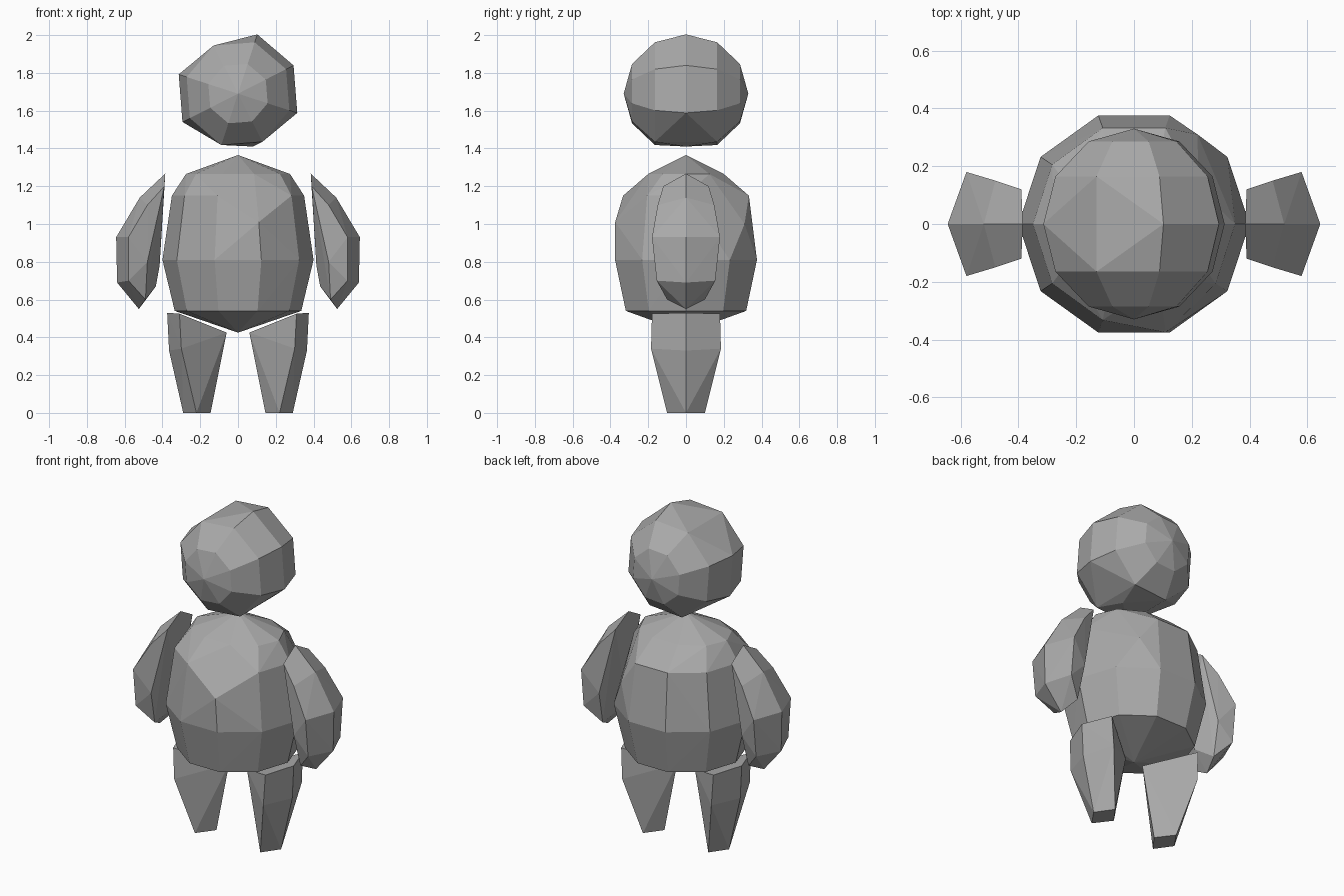
import bpy, bmesh, math

cube = bpy.data.objects.get("Cube")
if cube:
    bpy.data.objects.remove(cube, do_unlink=True)

stone = bpy.data.materials.new("stone_grey")
stone.use_nodes = True
stone.diffuse_color = (0.4, 0.4, 0.4, 1)
stone.node_tree.nodes["Principled BSDF"].inputs["Base Color"].default_value = (0.4, 0.4, 0.4, 1)


def hull(name, points):
    """Flat-shaded faceted solid wrapped around the points."""
    bm = bmesh.new()
    for p in points:
        bm.verts.new(p)
    bmesh.ops.remove_doubles(bm, verts=bm.verts[:], dist=0.0005)
    bmesh.ops.convex_hull(bm, input=bm.verts[:])
    loose = [v for v in bm.verts if not v.link_faces]
    bmesh.ops.delete(bm, geom=loose, context='VERTS')
    bmesh.ops.recalc_face_normals(bm, faces=bm.faces[:])
    mesh = bpy.data.meshes.new(name)
    bm.to_mesh(mesh)
    bm.free()
    mesh.materials.append(stone)
    obj = bpy.data.objects.new(name, mesh)
    bpy.context.collection.objects.link(obj)
    return obj


def both_sides(points, side):
    """Front and back copies of half-profile points, placed on one side in x."""
    return [(side * x, s * y, z) for x, y, z in points for s in (-1, 1)]


# Head: eight-sided ball with its poles at front and back, turned slightly
R, HEAD_Z = 0.33, 1.69
head = [(0, -R, HEAD_Z), (0, R, HEAD_Z), (0.08, 0, 1.41)]
for lat in (-60, -30, 0, 30, 60):
    for k in range(8):
        deg = 27 + 45 * k
        if lat == 0 and deg in (117, 252, 297):
            continue  # flattened crown and underside
        r = R * math.cos(math.radians(lat))
        a = math.radians(deg)
        head.append((r * math.cos(a), R * math.sin(math.radians(lat)),
                     HEAD_Z + r * math.sin(a)))
hull("head", head)

# Body: ten-sided barrel with pointed top and bottom (z, x radius, y radius),
# its shoulder ring chipped at two corners
body = [(0, 0, 0.425), (0, 0, 1.365), (0.11, -0.375, 1.01), (0.22, 0.31, 1.0)]
for z, rx, ry in ((0.54, 0.335, 0.335), (0.81, 0.40, 0.395),
                  (1.15, 0.35, 0.35), (1.265, 0.275, 0.21)):
    for k in range(10):
        if z == 1.15 and k in (1, 8):
            continue
        a = math.radians(36 * k)
        body.append((rx * math.cos(a), ry * math.sin(a), z))
hull("body", body)

# Arms: faceted, with a ridge down the inner and outer sides
ARM = [(0.385, 0, 1.267), (0.39, 0.12, 1.20), (0.52, 0, 1.14),
       (0.48, 0.15, 1.10), (0.58, 0.18, 0.93), (0.645, 0, 0.93),
       (0.64, 0, 0.69), (0.58, 0.155, 0.70), (0.525, 0, 0.55),
       (0.49, 0.10, 0.60), (0.435, 0, 0.67), (0.48, 0.15, 0.80),
       (0.415, 0, 0.78)]

# Legs: tapered, diamond-shaped in section, with ridges inside and outside
LEG = [(0.06, 0, 0.425), (0.31, 0.18, 0.525), (0.375, 0, 0.53),
       (0.30, 0.185, 0.34), (0.365, 0, 0.33), (0.29, 0, 0),
       (0.22, 0.10, 0), (0.145, 0, 0)]

for label, side in (("left", 1), ("right", -1)):
    hull(label + "_arm", both_sides(ARM, side))
    hull(label + "_leg", both_sides(LEG, side))
